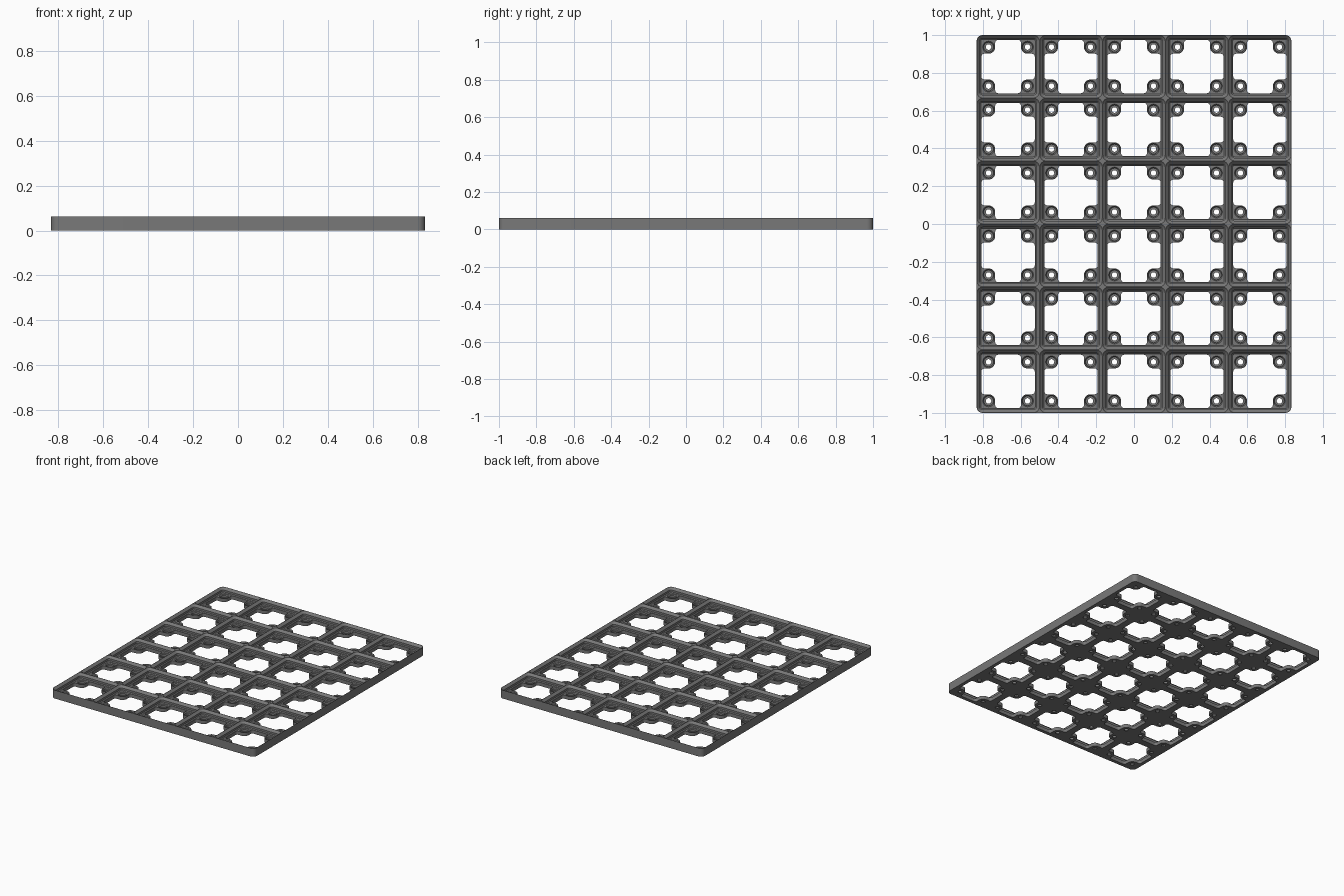
import bpy, bmesh, math

if "Cube" in bpy.data.objects:
    bpy.data.objects.remove(bpy.data.objects["Cube"])

COLS, ROWS, CELL = 5, 6, 1 / 3
HEIGHT, FLOOR = 0.062, 0.026
HOLE = 0.1032            # magnet hole offset from cell centre

grey = bpy.data.materials.new("dark grey")
grey.diffuse_color = (0.19, 0.19, 0.19, 1)
grey.use_nodes = True
grey.node_tree.nodes["Principled BSDF"].inputs["Base Color"].default_value = grey.diffuse_color


def arc(cx, cy, r, a0, a1, n):
    return [(cx + r * math.cos(math.radians(a0 + (a1 - a0) * i / n)),
             cy + r * math.sin(math.radians(a0 + (a1 - a0) * i / n))) for i in range(n + 1)]


def four_fold(pts):
    """Repeat one quadrant of an outline around the origin."""
    out = []
    for k in range(4):
        c, s = [(1, 0), (0, 1), (-1, 0), (0, -1)][k]
        out += [(x * c - y * s, x * s + y * c) for x, y in pts]
    return out


def rounded_square(half, r):
    return four_fold(arc(half - r, half - r, r, 0, 90, 8))


def loft(bm, rings, cx=0, cy=0):
    """Closed solid through (outline, z) rings, listed bottom to top."""
    loops = [[bm.verts.new((x + cx, y + cy, z)) for x, y in pts] for pts, z in rings]
    n = len(loops[0])
    for a, b in zip(loops, loops[1:]):
        for i in range(n):
            bm.faces.new((a[i], a[(i + 1) % n], b[(i + 1) % n], b[i]))
    bm.faces.new(loops[0][::-1])
    bm.faces.new(loops[-1])


def make(name, bm):
    mesh = bpy.data.meshes.new(name)
    bm.to_mesh(mesh)
    bm.free()
    obj = bpy.data.objects.new(name, mesh)
    bpy.context.collection.objects.link(obj)
    mesh.materials.append(grey)
    return obj


centres = [((c - (COLS - 1) / 2) * CELL, (r - (ROWS - 1) / 2) * CELL)
           for c in range(COLS) for r in range(ROWS)]

# Solid plate with rounded corners
R, hx, hy = 0.032, COLS * CELL / 2, ROWS * CELL / 2
outline = []
for sx, sy, a in ((1, 1, 0), (-1, 1, 90), (-1, -1, 180), (1, -1, 270)):
    outline += arc(sx * (hx - R), sy * (hy - R), R, a, a + 90, 10)
bm = bmesh.new()
loft(bm, [(outline, 0), (outline, HEIGHT)])
plate = make("grid_plate", bm)

# Stepped pockets: lower chamfer, straight wall, upper chamfer
pockets = bmesh.new()
profile = [(0.1440, 0.0091, FLOOR), (0.1496, 0.0147, 0.0316),
           (0.1496, 0.0147, 0.0461), (0.1655, 0.0306, HEIGHT), (0.1655, 0.0306, 0.08)]
# Cross-shaped openings that leave a rounded tab in each corner
openings = bmesh.new()
wall, tab, f = 0.1413, 0.0683, 0.016
cross = four_fold(arc(wall - f, tab - f, f, 0, 90, 5)
                  + arc(HOLE, HOLE, HOLE - tab, 270, 180, 8)
                  + arc(tab - f, wall - f, f, 0, 90, 5))
# Magnet seats with chamfered rims and screw holes
seats = bmesh.new()
seat_profile = [(0.0145, -0.02), (0.0145, 0.0065), (0.0258, 0.0066),
                (0.0258, 0.0205), (0.0313, FLOOR), (0.0313, 0.03)]
for cx, cy in centres:
    loft(pockets, [(rounded_square(h, r), z) for h, r, z in profile], cx, cy)
    loft(openings, [(cross, -0.02), (cross, 0.03)], cx, cy)
    for sx in (-1, 1):
        for sy in (-1, 1):
            loft(seats, [(arc(0, 0, r, 0, 360, 24)[:-1], z) for r, z in seat_profile],
                 cx + sx * HOLE, cy + sy * HOLE)

# Cut everything from the plate
bpy.context.view_layer.objects.active = plate
plate.select_set(True)
for name, cut in (("pocket_cutter", pockets), ("opening_cutter", openings), ("seat_cutter", seats)):
    cutter = make(name, cut)
    cutter.hide_render = True
    mod = plate.modifiers.new(name, 'BOOLEAN')
    mod.operation, mod.solver, mod.object = 'DIFFERENCE', 'EXACT', cutter
    bpy.ops.object.modifier_apply(modifier=name)
    bpy.data.objects.remove(cutter)

bpy.ops.object.shade_smooth_by_angle(angle=math.radians(30))
